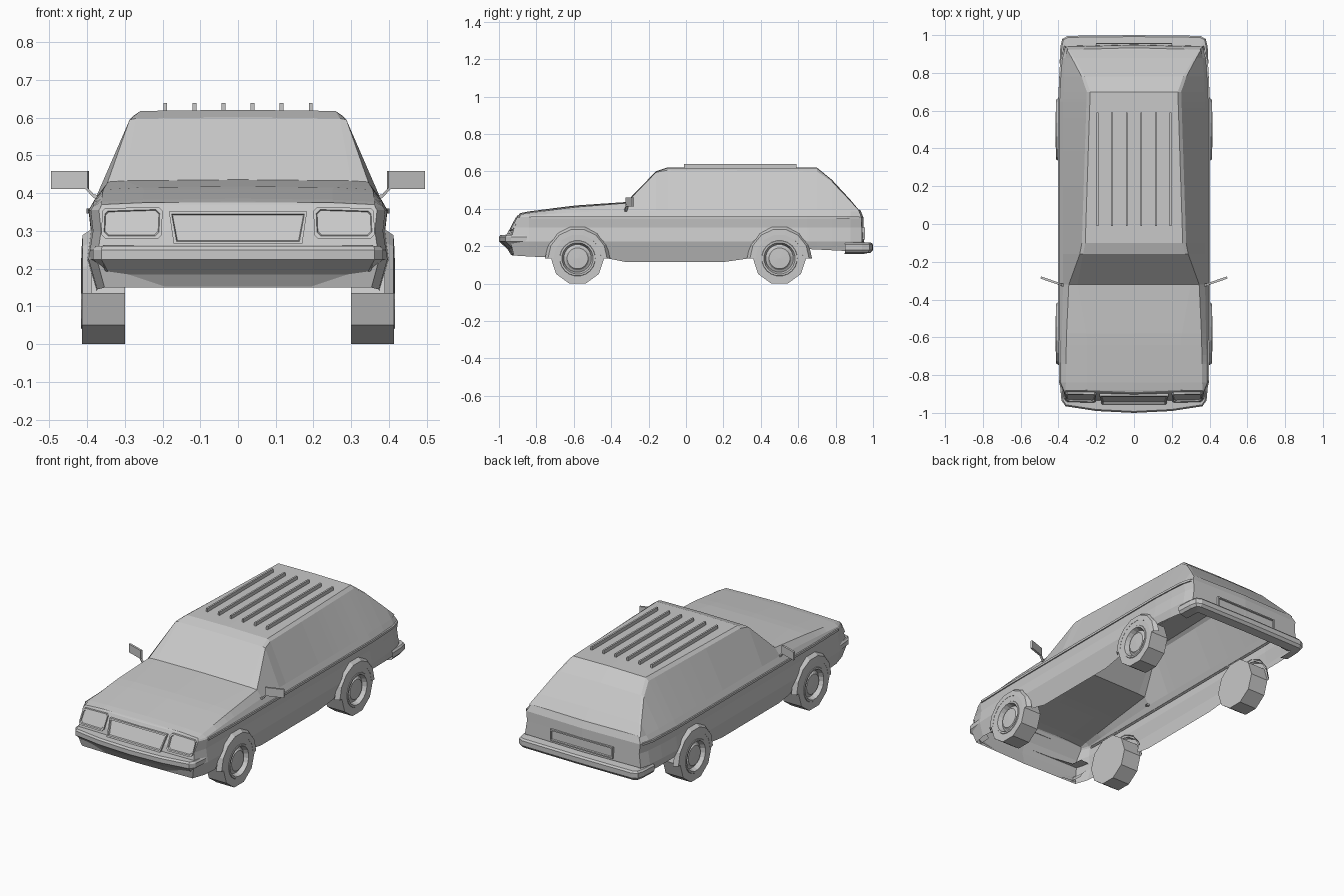
import bpy, bmesh, math
from mathutils import Vector

cube = bpy.data.objects.get("Cube")
if cube:
    bpy.data.objects.remove(cube, do_unlink=True)

GREY = (0.58, 0.58, 0.58, 1.0)
grey = bpy.data.materials.new("plain_grey")
grey.use_nodes = True
grey.diffuse_color = GREY
for node in grey.node_tree.nodes:
    if node.type == 'BSDF_PRINCIPLED':
        node.inputs["Base Color"].default_value = GREY

AXLES = (-0.58, 0.50)
WHEEL_Z = 0.135
ARCH_R = 0.16


def finish(name, bm, mirror=False):
    bmesh.ops.remove_doubles(bm, verts=bm.verts, dist=0.0008)
    bmesh.ops.recalc_face_normals(bm, faces=bm.faces)
    mesh = bpy.data.meshes.new(name)
    bm.to_mesh(mesh)
    bm.free()
    mesh.materials.append(grey)
    obj = bpy.data.objects.new(name, mesh)
    bpy.context.scene.collection.objects.link(obj)
    if mirror:
        mod = obj.modifiers.new("mirror", 'MIRROR')
        mod.use_clip = True
    return obj


def skin(bm, rows, closed=False):
    """Join neighbouring rows of points with quads."""
    grid = [[bm.verts.new(p) for p in row] for row in rows]
    pairs = list(zip(grid, grid[1:]))
    if closed:
        pairs.append((grid[-1], grid[0]))
    for a, b in pairs:
        for i in range(len(a) - 1):
            bm.faces.new((a[i], a[i + 1], b[i + 1], b[i]))


def interp(knots, t):
    """Piecewise linear lookup of one or more values."""
    if t <= knots[0][0]:
        return knots[0][1:]
    for a, b in zip(knots, knots[1:]):
        if t <= b[0]:
            f = (t - a[0]) / (b[0] - a[0])
            return tuple(p + (q - p) * f for p, q in zip(a[1:], b[1:]))
    return knots[-1][1:]


# Body outline rules
SIDE = [(0.115, 0.37), (0.225, 0.402), (0.30, 0.39), (0.355, 0.396), (0.39, 0.376)]
TAPER = [(-0.94, 0.93), (-0.84, 0.985), (-0.6, 1), (0.65, 1), (0.86, 0.975), (0.94, 0.92)]
BOTTOM = [(-0.94, 0.15), (-0.74, 0.14), (-0.42, 0.115), (0.34, 0.115), (0.64, 0.185), (0.94, 0.17)]
SHOULDER = [(-0.88, 0.362), (-0.6, 0.38), (-0.32, 0.39), (0.7, 0.39), (0.93, 0.385)]
ROOF_SIDE = [(-0.9, 0.362, 0.370), (-0.6, 0.358, 0.408), (-0.32, 0.345, 0.43),
             (-0.16, 0.287, 0.595), (-0.10, 0.276, 0.606), (0.70, 0.25, 0.60),
             (0.78, 0.277, 0.545), (0.88, 0.33, 0.44), (0.93, 0.355, 0.392)]
ROOF_TOP = [(-0.9, 0.25, 0.375), (-0.6, 0.25, 0.414), (-0.32, 0.30, 0.433),
            (-0.16, 0.27, 0.598), (-0.10, 0.258, 0.618), (0.70, 0.232, 0.617),
            (0.78, 0.26, 0.552), (0.88, 0.317, 0.444), (0.93, 0.345, 0.393)]
NOSE = [(0.15, -0.92), (0.25, -0.945), (0.375, -0.88)]
TAIL = [(0.17, 0.93), (0.22, 0.942), (0.355, 0.938), (0.395, 0.922)]
BOW = 0.01


def side_x(y, z):
    return interp(SIDE, z)[0] * interp(TAPER, y)[0]


def arch_z(y):
    return max((WHEEL_Z + math.sqrt(max(0, ARCH_R**2 - (y - a)**2))
                for a in AXLES if abs(y - a) <= ARCH_R + 1e-6), default=0)


# Body shell, one half lofted along its length
stations = [-0.94, -0.84, -0.32, -0.16, -0.10, 0.2, 0.70, 0.78, 0.88, 0.94]
stations += [a + ARCH_R * math.cos(math.pi * k / 8) for a in AXLES for k in range(9)]
stations.sort()
rows = []
for y in stations:
    low = max(interp(BOTTOM, y)[0], arch_z(y))
    heights = [max(low, z) for z in (low, 0.225, 0.30, 0.355)] + [interp(SHOULDER, y)[0]]
    points = [(side_x(y, z), z) for z in heights]
    points += [interp(ROOF_SIDE, y), interp(ROOF_TOP, y)]
    points.append((0, points[-1][1] + 0.003))
    end = NOSE if y == stations[0] else TAIL if y == stations[-1] else None
    rows.append([(x, interp(end, z)[0] if end else y, z) for x, z in points])


def centre_line(row, bow):
    return [(0, y + bow, z) for x, y, z in row[:-1]] + [row[-1]]


body = bmesh.new()
skin(body, [centre_line(rows[0], -BOW)] + rows + [centre_line(rows[-1], BOW)])
finish("body_shell", body, True)

# Belt trim along the sides
trim = bmesh.new()
ys = [-0.83, -0.6, 0.2, 0.65, 0.86, 0.925]
skin(trim, [[(side_x(y, 0.352) + d, y, z) for d, z in
             ((-0.004, 0.346), (0.006, 0.346), (0.006, 0.359), (-0.004, 0.359))] for y in ys])
finish("belt_trim", trim, True)

# Flared wheel arches
for label, axle in zip(("front", "rear"), AXLES):
    flare = bmesh.new()
    lip = [(0.174, 0.388), (0.158, 0.412), (0.128, 0.414), (0.126, 0.385)]
    skin(flare, [[(x, axle + r * math.cos(a), WHEEL_Z + r * math.sin(a)) for r, x in lip]
                 for a in (math.pi * k / 7 for k in range(8))])
    finish(label + "_arch_flare", flare, True)


# Wheels: ten-sided tyres with rounder rims
def lathe(name, profile, sides, axle):
    bm = bmesh.new()
    turn = 2 * math.pi / sides
    skin(bm, [[(x, axle + r * math.sin((k + 0.5) * turn), WHEEL_Z - r * math.cos((k + 0.5) * turn))
               for r, x in profile] for k in range(sides)], True)
    return finish(name, bm, True)


R = WHEEL_Z / math.cos(math.pi / 10)
for label, axle in zip(("front", "rear"), AXLES):
    lathe(label + "_tyres", [(0, 0.30), (R, 0.30), (R, 0.413), (0.095, 0.413)], 10, axle)
    lathe(label + "_rims", [(0.097, 0.411), (0.094, 0.416), (0.084, 0.416), (0.074, 0.39),
                            (0.064, 0.395), (0.056, 0.404), (0, 0.406)], 20, axle)


# Bumpers swept round the ends
def bumper(name, path, profile):
    bm = bmesh.new()
    pts = [Vector(p) for p in path]
    sweep = []
    for i, p in enumerate(pts):
        t = pts[min(i + 1, len(pts) - 1)] - pts[max(i - 1, 0)]
        n = Vector((-t.y, t.x)).normalized()
        if i == len(pts) - 1:
            n = Vector((0, math.copysign(1, p.y)))
        if n.dot(p) < 0:
            n = -n
        sweep.append([(max(0, p.x + n.x * d), p.y + n.y * d, z) for d, z in profile])
    skin(bm, sweep)
    return finish(name, bm, True)


bumper("front_bumper", [(0.392, -0.85), (0.384, -0.935), (0.362, -0.965), (0.2, -0.99), (0, -1.0)],
       [(-0.06, 0.262), (-0.008, 0.26), (0, 0.25), (0, 0.225), (-0.045, 0.185), (-0.065, 0.153)])
bumper("rear_bumper", [(0.394, 0.85), (0.39, 0.94), (0.38, 0.98), (0.35, 0.996), (0, 1.0)],
       [(-0.06, 0.222), (-0.008, 0.218), (0, 0.208), (0, 0.18), (-0.012, 0.165), (-0.06, 0.158)])


# Framed recessed panels for the lamps, grille and plate
def panel(name, outline, surface, out, mirror=False):
    bm = bmesh.new()
    base = [Vector((x, surface(x, z), z)) for x, z in outline]
    mid = sum(base, Vector()) / len(base)
    loops = [(1, 0), (1, out), (0.012, out), (0.016, out * 0.4)]

    def ring(shrink, push):
        pts = []
        for p in base:
            q = p.copy()
            if shrink < 1:
                q.x -= math.copysign(shrink * 0.6, p.x - mid.x)
                q.z -= math.copysign(shrink * 0.6, p.z - mid.z)
                q.y = surface(q.x, q.z)
            q.y += push
            pts.append(q)
        return pts + pts[:1]

    skin(bm, [ring(s, o) for s, o in loops])
    bm.faces.new([bm.verts.new(p) for p in ring(*loops[-1])[:-1]])
    return finish(name, bm, mirror)


def nose_y(x, z):
    return interp(NOSE, z)[0] - BOW * (1 - abs(x) / 0.37)


def tail_y(x, z):
    return interp(TAIL, z)[0] + BOW * (1 - abs(x) / 0.37)


panel("headlamps", [(0.212, 0.28), (0.352, 0.28), (0.362, 0.29), (0.36, 0.352), (0.352, 0.36),
                    (0.21, 0.364), (0.2, 0.354), (0.202, 0.29)], nose_y, -0.012, True)
panel("grille", [(-0.17, 0.265), (0.17, 0.265), (0.183, 0.352), (-0.183, 0.352)], nose_y, -0.014)
panel("plate_recess", [(-0.2, 0.235), (0.2, 0.235), (0.2, 0.30), (-0.2, 0.30)], tail_y, 0.012)


# Boxes for rails and mirrors
def box(name, centre, size, spin=0, mirror=False):
    bm = bmesh.new()
    bmesh.ops.create_cube(bm, size=1)
    c, s = math.cos(spin), math.sin(spin)
    for v in bm.verts:
        x, y, z = (a * b for a, b in zip(v.co, size))
        v.co = Vector((c * x - s * y, s * x + c * y, z)) + Vector(centre)
    return finish(name, bm, mirror)


for i in range(6):
    box("roof_rail_%d" % (i + 1), (-0.1925 + 0.077 * i, 0.29, 0.629), (0.01, 0.60, 0.02))
box("door_mirrors", (0.445, -0.30, 0.435), (0.103, 0.012, 0.048), 0.33, True)

# Mirror stalks
stalk = bmesh.new()
skin(stalk, [[(x, y + dy, z + dz) for dy, dz in
              ((-0.007, -0.005), (0.007, -0.005), (0.007, 0.005), (-0.007, 0.005), (-0.007, -0.005))]
             for x, y, z in ((0.36, -0.325, 0.388), (0.382, -0.322, 0.392), (0.408, -0.313, 0.42))])
finish("mirror_stalks", stalk, True)
